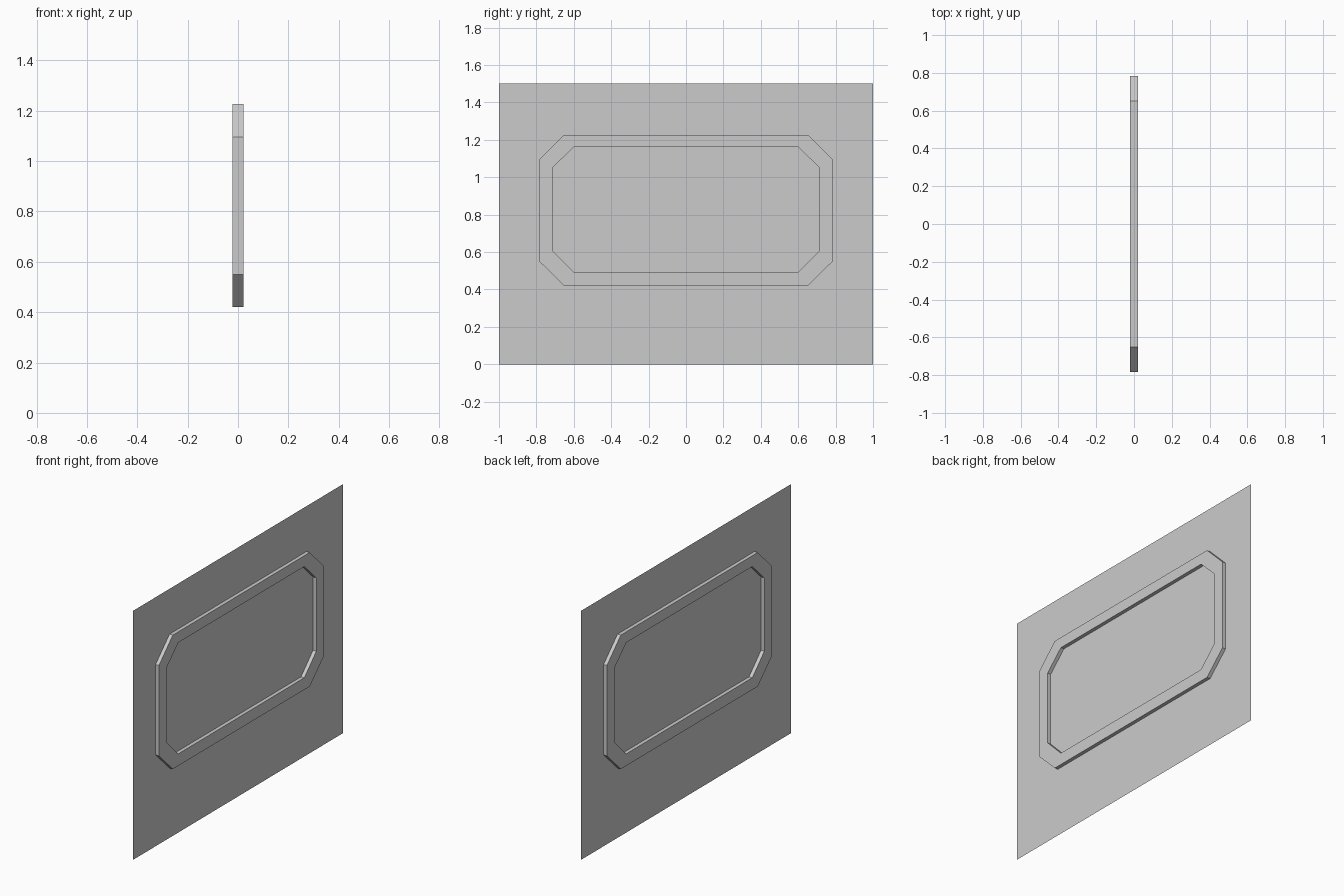
import bpy, bmesh
from mathutils import Vector

if "Cube" in bpy.data.objects:
    bpy.data.objects.remove(bpy.data.objects["Cube"])


def make_object(name, bm):
    mesh = bpy.data.meshes.new(name)
    bm.to_mesh(mesh)
    bm.free()
    obj = bpy.data.objects.new(name, mesh)
    bpy.context.collection.objects.link(obj)
    return obj


def octagon(half_width, z_low, z_high, flat, side_low, side_high):
    """Chamfered rectangle in the YZ plane, counter-clockwise seen from +x."""
    w = half_width
    return [(-flat, z_low), (flat, z_low), (w, side_low), (w, side_high),
            (flat, z_high), (-flat, z_high), (-w, side_high), (-w, side_low)]


# Wall panel: a single thin sheet
bm = bmesh.new()
bm.faces.new([bm.verts.new((0, y, z)) for y, z in ((-1, 0), (1, 0), (1, 1.5), (-1, 1.5))])
make_object("wall_panel", bm)

# Window frame: chamfered ring standing proud of both sides of the panel
HALF_DEPTH = 0.022
outer = octagon(0.784, 0.42, 1.227, 0.652, 0.55, 1.095)
inner = octagon(0.714, 0.492, 1.162, 0.60, 0.608, 1.05)
bm = bmesh.new()
rings = [[bm.verts.new((x, y, z)) for y, z in outline]
         for outline, x in ((outer, -HALF_DEPTH), (outer, HALF_DEPTH),
                            (inner, HALF_DEPTH), (inner, -HALF_DEPTH))]
for a, b in zip(rings, rings[1:] + rings[:1]):
    for i in range(8):
        j = (i + 1) % 8
        bm.faces.new((a[i], a[j], b[j], b[i]))
bmesh.ops.recalc_face_normals(bm, faces=bm.faces)
make_object("window_frame", bm)
